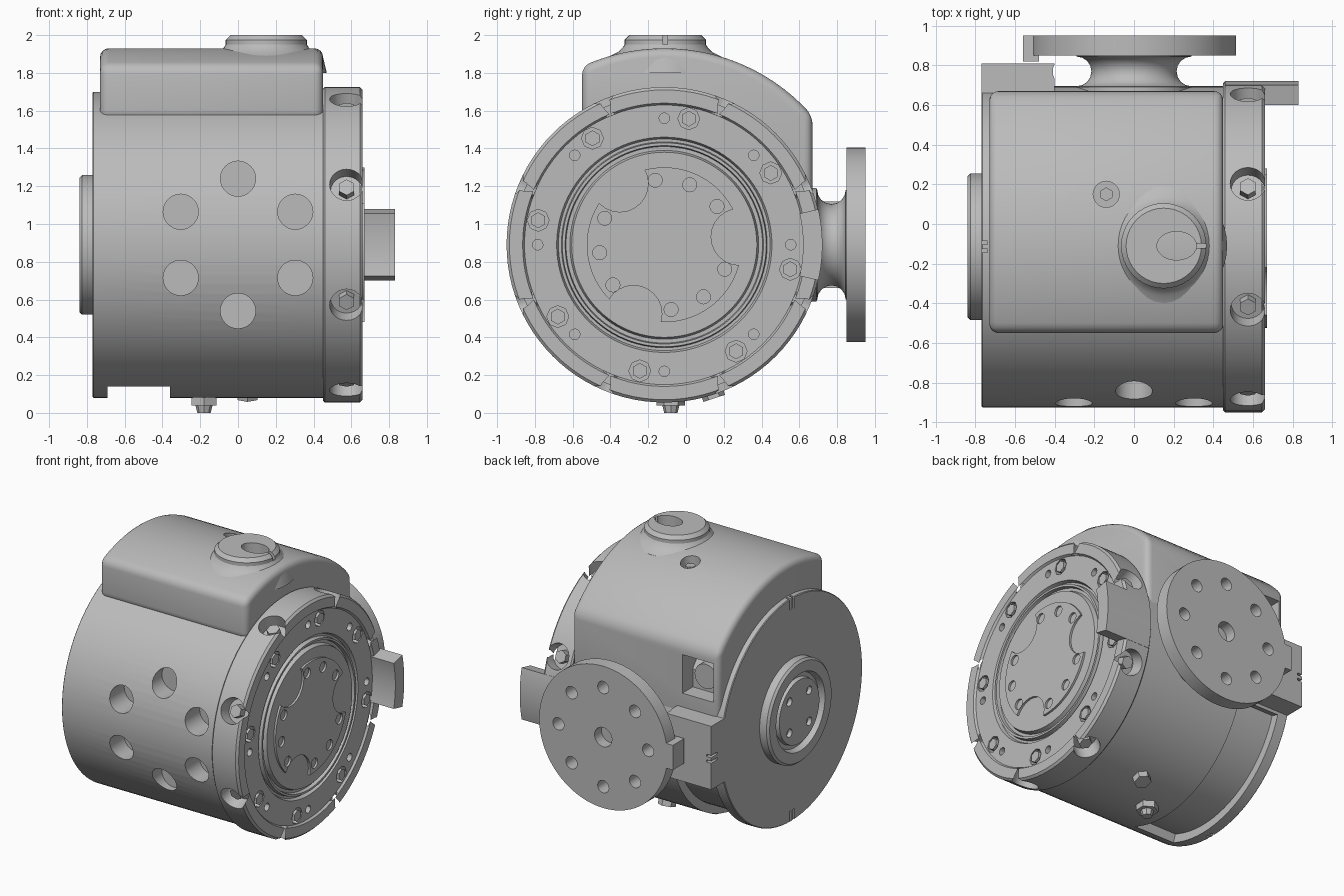
import bpy, bmesh
from math import radians, cos, sin, sqrt
from mathutils import Matrix, Vector

if "Cube" in bpy.data.objects:
    bpy.data.objects.remove(bpy.data.objects["Cube"])

grey = bpy.data.materials.new("cast_grey")
grey.use_nodes = True
tone = (0.5, 0.5, 0.5, 1)
grey.diffuse_color = tone
grey.node_tree.nodes["Principled BSDF"].inputs["Base Color"].default_value = tone

CY, CZ = -0.115, 0.89            # main axis, running along x
X, Y, Z = Vector((1, 0, 0)), Vector((0, 1, 0)), Vector((0, 0, 1))


def on_axis(x, r, deg):
    a = radians(deg)
    return Vector((x, CY + r * cos(a), CZ + r * sin(a)))


def radial(deg):
    return Vector((0, cos(radians(deg)), sin(radians(deg))))


def make(name, bm):
    bmesh.ops.recalc_face_normals(bm, faces=bm.faces)
    me = bpy.data.meshes.new(name)
    bm.to_mesh(me)
    bm.free()
    me.materials.append(grey)
    ob = bpy.data.objects.new(name, me)
    bpy.context.collection.objects.link(ob)
    return ob


def add_rod(bm, centre, axis, r, length, sides=32, r2=None):
    m = Matrix.Translation(centre) @ axis.to_track_quat('Z', 'Y').to_matrix().to_4x4()
    bmesh.ops.create_cone(bm, cap_ends=True, segments=sides, radius1=r,
                          radius2=r if r2 is None else r2, depth=length, matrix=m)


def add_box(bm, x, y, z):
    size = Matrix.Diagonal((x[1] - x[0], y[1] - y[0], z[1] - z[0], 1))
    mid = Vector((sum(x) / 2, sum(y) / 2, sum(z) / 2))
    bmesh.ops.create_cube(bm, size=1, matrix=Matrix.Translation(mid) @ size)


def add_prism(bm, pts, x0, x1):
    # closed outline in the y-z plane, extruded along x
    f = bm.faces.new([bm.verts.new((x0, y, z)) for y, z in pts])
    ext = bmesh.ops.extrude_face_region(bm, geom=[f])["geom"]
    bmesh.ops.translate(bm, vec=X * (x1 - x0), verts=[v for v in ext if isinstance(v, bmesh.types.BMVert)])


def sector(r0, r1, a0, a1, steps=24):
    ang = [radians(a0 + (a1 - a0) * i / steps) for i in range(steps + 1)]
    ring = [(r1, a) for a in ang] + [(r0, a) for a in reversed(ang)]
    return [(CY + r * cos(a), CZ + r * sin(a)) for r, a in ring]


def lathe(name, profile, origin, axis, sides=96):
    # profile of (distance along axis, radius), closed on the axis
    bm = bmesh.new()
    vs = [bm.verts.new((r, 0, h)) for h, r in profile]
    es = [bm.edges.new(p) for p in zip(vs, vs[1:])]
    bmesh.ops.spin(bm, geom=vs + es, cent=(0, 0, 0), axis=Z, angle=radians(360), steps=sides)
    bmesh.ops.remove_doubles(bm, verts=bm.verts, dist=1e-5)
    bm.transform(Matrix.Translation(origin) @ axis.to_track_quat('Z', 'Y').to_matrix().to_4x4())
    return make(name, bm)


def apply(ob, mod):
    bpy.context.view_layer.objects.active = ob
    bpy.ops.object.modifier_apply(modifier=mod.name)


def cut(ob, bm):
    cutter = make("cutter", bm)
    cutter.hide_render = True
    mod = ob.modifiers.new("cut", 'BOOLEAN')
    mod.operation, mod.solver, mod.object = 'DIFFERENCE', 'EXACT', cutter
    apply(ob, mod)
    bpy.data.objects.remove(cutter)


centre = Vector((0, CY, CZ))

# Main drum, with front holes, underside groove and rim slits
drum = lathe("drum", [(-.77, 0), (-.77, .805), (-.765, .81), (.46, .81), (.46, 0)], centre, X)
bm = bmesh.new()
for i in range(6):
    a = radians(30 + 60 * i)
    add_rod(bm, Vector((.35 * cos(a), -.87, CZ + .35 * sin(a))), Y, .093, .26)
cut(drum, bm)
bm = bmesh.new()
add_prism(bm, sector(.75, .9, 248, 342), -.69, -.36)
cut(drum, bm)
bm = bmesh.new()
for a in (90, 270):
    for dy in (-.02, .02):
        p = on_axis(-.77, .8, a)
        add_box(bm, (-.8, -.74), (p.y + dy - .008, p.y + dy + .008), (p.z - .07, p.z + .07))
cut(drum, bm)

# Round end cap on the drum
cap = lathe("end_cap", [(-.76, 0), (-.76, .37), (-.825, .37), (-.84, .355), (-.84, .28),
                        (-.80, .265), (-.80, .235), (-.83, .23), (-.83, 0)], centre, X)
bm = bmesh.new()
for a in (45, 135, 225, 315):
    add_rod(bm, on_axis(-.83, .16, a), X, .03, .06, 20)
cut(cap, bm)

# Bolted ring flange with radial holes and face pockets
ring = lathe("ring_flange", [(.45, 0), (.45, .825), (.46, .835), (.645, .835), (.66, .82),
                             (.66, .75), (.645, .74), (.645, .57), (.62, .56), (.62, .545), (.65, .54),
                             (.65, .525), (.625, .52), (.625, .5), (.655, .49), (.655, 0)], centre, X)
bm = bmesh.new()
for i in range(8):
    d = 22.5 + 45 * i
    add_rod(bm, on_axis(.575, .81, d), radial(d), .085, .14, 24, .092)
    add_rod(bm, on_axis(.65, .68, 34 + 45 * i), X, .058, .12, 8)
    add_rod(bm, on_axis(.65, .67, 45 * i), X, .028, .1, 12)
cut(ring, bm)

bm = bmesh.new()
for i in range(8):
    d = 22.5 + 45 * i
    add_rod(bm, on_axis(.575, .755, d), radial(d), .045, .08, 6)
    add_rod(bm, on_axis(.615, .68, 34 + 45 * i), X, .042, .07, 6)
make("flange_bolts", bm)

# Inner face plate: a disc with three scallops and nine holes
plate = lathe("scalloped_plate", [(.64, 0), (.64, .41), (.67, .41), (.67, 0)], centre, X)
bm = bmesh.new()
for i in range(3):
    add_rod(bm, on_axis(.67, .4, 6 + 120 * i), X, .15, .04, 24)
    for off in (-31, 0, 31):
        add_rod(bm, on_axis(.67, .345, 67 + 120 * i + off), X, .037, .04, 20)
cut(plate, bm)

# Curved tab projecting from the ring flange
bm = bmesh.new()
add_prism(bm, sector(.735, .837, -13, 13), .46, .83)
make("flange_tab", bm)

# Saddle housing on top, arched around the drum axis
R = 1.04
outline = [(.67, 1.0), (-.55, 1.56)]
for i in range(25):
    y = -.55 + 1.22 * i / 24
    outline.append((y, CZ + sqrt(R * R - (y - CY) ** 2)))
bm = bmesh.new()
add_prism(bm, outline, -.73, .45)
housing = make("top_housing", bm)
bev = housing.modifiers.new("round", 'BEVEL')
bev.width, bev.segments, bev.limit_method, bev.angle_limit = .045, 4, 'ANGLE', radians(35)
apply(housing, bev)
bm = bmesh.new()
add_rod(bm, Vector((-.14, .15, 1.9)), Z, .066, .2, 24)
add_box(bm, (-.69, -.44), (.45, .8), (1.22, 1.5))
cut(housing, bm)
bm = bmesh.new()
add_box(bm, (-.69, -.44), (.55, .8), (1.22, 1.5))
cut(drum, bm)
bm = bmesh.new()
add_rod(bm, Vector((-.14, .15, 1.84)), Z, .035, .06, 6)
add_rod(bm, Vector((-.565, .5, 1.34)), Y, .09, .16, 16)
make("recessed_bolts", bm)

# Filler boss with an oval pocket and a slit
boss = lathe("top_boss", [(1.8, 0), (1.8, .32), (1.885, .3), (1.91, .25), (1.935, .225), (1.95, .215),
                          (1.975, .215), (2.0, .19), (2.0, 0)], Vector((.15, -.11, 0)), Z, 40)
bm = bmesh.new()
add_rod(bm, Vector((0, 0, 0)), Z, .1, .2, 24)
bm.transform(Matrix.Translation((.215, -.11, 2.0)) @ Matrix.Diagonal((1, .72, 1, 1)))
cut(boss, bm)
bm = bmesh.new()
add_box(bm, (.25, .5), (-.122, -.098), (1.95, 2.05))
cut(boss, bm)

# Rear mounting disc with its flared neck
neck = [(.55, .3), (.69, .3)]
for i in range(9):
    a = radians(180 * i / 8)
    neck.append((.77 - .075 * cos(a), .29 - .075 * sin(a)))
disc = lathe("rear_disc", [(.55, 0)] + neck + [(.85, .29), (.85, .515), (.95, .515), (.95, 0)],
             Vector((0, 0, CZ)), Y, 72)
bm = bmesh.new()
add_rod(bm, Vector((0, .95, CZ)), Y, .07, .16, 24)
for i in range(8):
    a = radians(45 * i)
    add_rod(bm, Vector((.36 * cos(a), .9, CZ + .36 * sin(a))), Y, .045, .2, 20)
cut(disc, bm)
bm = bmesh.new()
add_box(bm, (-.56, -.48), (.82, .95), (.8, .98))
make("disc_lug", bm)

# Rear bracket beside the neck, with a rounded inner edge and slits
bm = bmesh.new()
add_box(bm, (-.77, -.4), (.4, .81), (.66, 1.12))
bracket = make("rear_bracket", bm)
bm = bmesh.new()
add_rod(bm, Vector((-.33, .77, CZ)), Z, .08, .8, 24)
for z in (.86, .9):
    add_box(bm, (-.8, -.73), (.74, .85), (z - .008, z + .008))
cut(bracket, bm)

# Drain fittings under the drum
bm = bmesh.new()
add_rod(bm, Vector((-.18, -.08, .07)), Z, .075, .06, 6)
add_rod(bm, Vector((-.18, -.08, .03)), Z, .035, .06, 8, .05)
add_rod(bm, on_axis(.05, .81, -72), radial(-72), .06, .09, 6)
make("drain_fittings", bm)

for ob in [o for o in bpy.context.scene.objects if o.type == 'MESH' and o.data.materials[:1] == [grey]]:
    bpy.ops.object.select_all(action='DESELECT')
    ob.select_set(True)
    bpy.context.view_layer.objects.active = ob
    bpy.ops.object.shade_smooth_by_angle(angle=radians(30))
